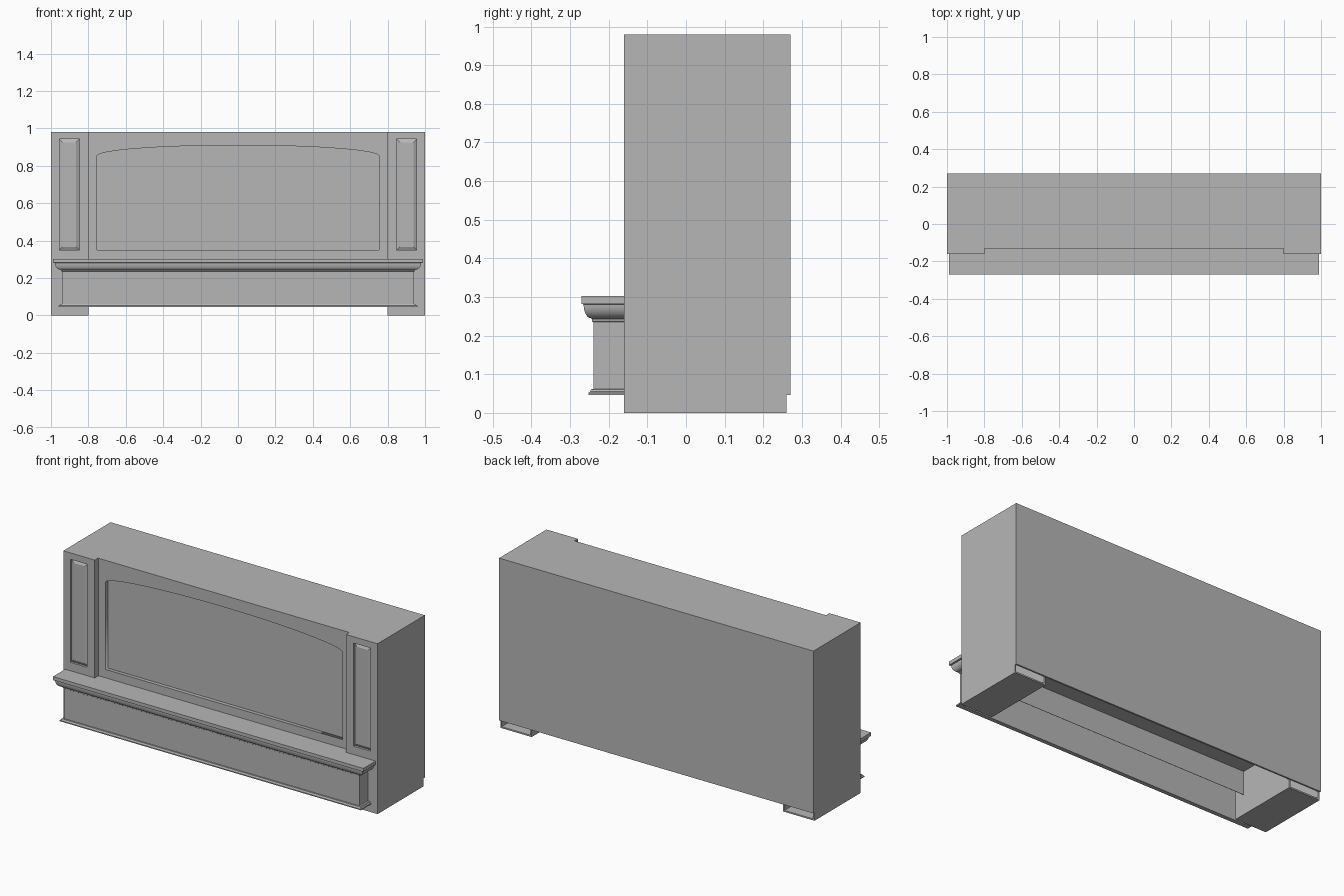
import bpy, bmesh, math

if "Cube" in bpy.data.objects:
    bpy.data.objects.remove(bpy.data.objects["Cube"])

grey = bpy.data.materials.new("mid grey")
grey.diffuse_color = (0.47, 0.47, 0.47, 1)
grey.use_nodes = True
grey.node_tree.nodes["Principled BSDF"].inputs["Base Color"].default_value = grey.diffuse_color


def finish(name, bm):
    bmesh.ops.recalc_face_normals(bm, faces=bm.faces[:])
    me = bpy.data.meshes.new(name)
    bm.to_mesh(me)
    bm.free()
    ob = bpy.data.objects.new(name, me)
    bpy.context.collection.objects.link(ob)
    me.materials.append(grey)
    return ob


def add_box(bm, x0, x1, y0, y1, z0, z1):
    vs = bmesh.ops.create_cube(bm, size=1)["verts"]
    for v in vs:
        v.co = ((x0 + x1) / 2 + v.co.x * (x1 - x0),
                (y0 + y1) / 2 + v.co.y * (y1 - y0),
                (z0 + z1) / 2 + v.co.z * (z1 - z0))
    return vs


def box(name, *dims):
    bm = bmesh.new()
    add_box(bm, *dims)
    return finish(name, bm)


# Side posts: hollow from the back, with a sunk raised-field panel on the front
for side, s in (("left", -1), ("right", 1)):
    bm = bmesh.new()
    xa, xb = sorted((s * 0.8, s * 1.0))
    add_box(bm, xa, xb, -0.16, 0.26, 0, 0.98)
    bm.normal_update()
    back = [f for f in bm.faces if f.normal.y > 0.9]
    bmesh.ops.inset_region(bm, faces=back, thickness=0.012, depth=0)
    hole = bmesh.ops.extrude_face_region(bm, geom=back)["geom"]
    bmesh.ops.delete(bm, geom=back, context='FACES')
    for v in hole:
        if isinstance(v, bmesh.types.BMVert):
            v.co.y = -0.135
    # cut the front face into a 3 x 3 grid so the panel is the middle cell
    xc, xd = sorted((s * 0.848, s * 0.955))
    for co, no in (((xc, 0, 0), (1, 0, 0)), ((xd, 0, 0), (1, 0, 0)),
                   ((0, 0, 0.35), (0, 0, 1)), ((0, 0, 0.943), (0, 0, 1))):
        front = [f for f in bm.faces if f.normal.y < -0.9
                 and f.calc_center_median().y < -0.15]
        geom = set(front)
        for f in front:
            geom.update(f.verts, f.edges)
        bmesh.ops.bisect_plane(bm, geom=list(geom), plane_co=co, plane_no=no)
        bm.normal_update()
    field = [f for f in bm.faces if f.calc_center_median().y < -0.15
             and f.normal.y < -0.9
             and xc < f.calc_center_median().x < xd
             and 0.35 < f.calc_center_median().z < 0.943]
    bmesh.ops.inset_region(bm, faces=field, thickness=0.0005, depth=-0.012)
    bmesh.ops.inset_region(bm, faces=field, thickness=0.024, depth=0.009)
    finish(side + "_post", bm)

# Main cabinet between the posts, its top lip, back board and inner apron
box("cabinet_body", -0.8, 0.8, -0.105, 0.26, 0.25, 0.98)
box("top_lip", -0.8, 0.8, -0.13, -0.105, 0.974, 0.98)
box("back_board", -1, 1, 0.26, 0.27, 0.046, 0.98)
box("inner_apron", -0.8, 0.8, -0.097, -0.095, 0.115, 0.25)

# Front panel with an arched opening
cu = bpy.data.curves.new("arched_panel", 'CURVE')
cu.dimensions = '2D'
cu.fill_mode = 'BOTH'
cu.extrude = 0.011
arch = [(-0.755, 0.35), (0.755, 0.35)]
for i in range(33):
    a = math.pi * i / 32
    arch.append((0.755 * math.cos(a), 0.852 + 0.058 * math.sin(a)))
for pts in ([(-0.8, 0.29), (0.8, 0.29), (0.8, 0.974), (-0.8, 0.974)], arch):
    sp = cu.splines.new('POLY')
    sp.points.add(len(pts) - 1)
    for p, (x, z) in zip(sp.points, pts):
        p.co = (x, z, 0, 1)
    sp.use_cyclic_u = True
panel = bpy.data.objects.new("arched_panel", cu)
bpy.context.collection.objects.link(panel)
panel.rotation_euler.x = math.pi / 2
panel.location.y = -0.1155
cu.materials.append(grey)
bpy.context.view_layer.objects.active = panel
panel.select_set(True)
bpy.ops.object.convert(target='MESH')

# Mantel apron: moulding profile (outward offset, height) swept round three sides
profile = [(-0.012, 0.046), (0.012, 0.046), (0.012, 0.052), (0.008, 0.055),
           (0.006, 0.061), (0, 0.062), (0, 0.235), (0.003, 0.237), (0.004, 0.243)]
for i in range(9):
    a = math.pi / 2 * i / 8
    profile.append((0.006 + 0.019 * math.sin(a), 0.281 - 0.036 * math.cos(a)))
profile += [(0.031, 0.282), (0.031, 0.302), (-0.012, 0.302)]
bm = bmesh.new()
rings = []
for sx, front in ((-1, False), (-1, True), (1, True), (1, False)):
    rings.append([bm.verts.new((sx * (0.94 + 1.55 * d),
                                -0.24 - d if front else -0.158, z))
                  for d, z in profile])
n = len(profile)
for r0, r1 in zip(rings, rings[1:]):
    for i in range(n):
        j = (i + 1) % n
        bm.faces.new((r0[i], r0[j], r1[j], r1[i]))
bm.faces.new(rings[0])
bm.faces.new(rings[-1])
apron = finish("mantel_apron", bm)
bpy.ops.object.select_all(action='DESELECT')
apron.select_set(True)
bpy.context.view_layer.objects.active = apron
bpy.ops.object.shade_smooth_by_angle(angle=math.radians(30))

# Shelf top closing the apron back to the panel
box("mantel_shelf", -0.93, 0.93, -0.235, -0.159, 0.282, 0.302)
box("mantel_shelf_rear", -0.8, 0.8, -0.16, -0.10, 0.282, 0.302)
